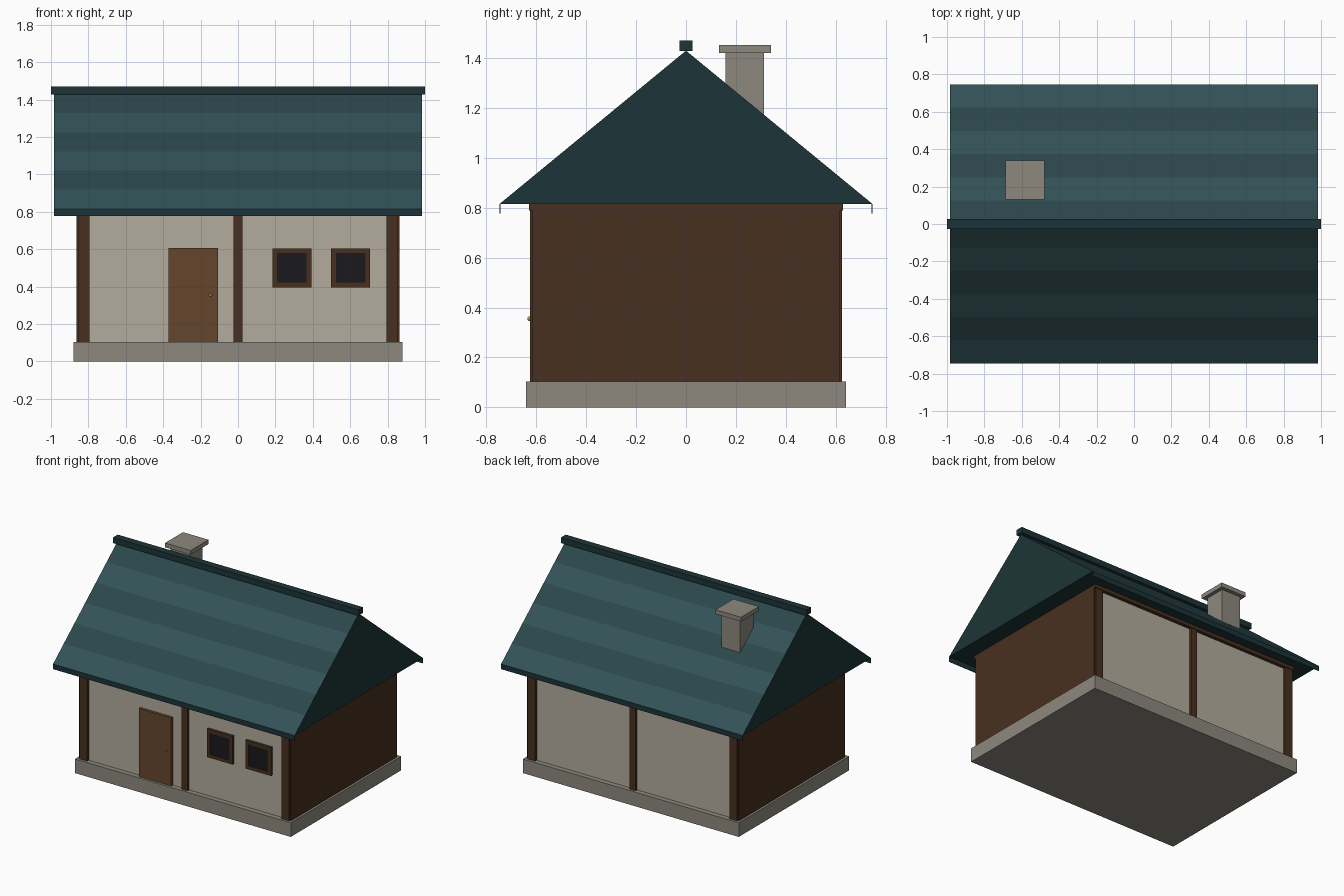
import bpy, bmesh

if "Cube" in bpy.data.objects:
    bpy.data.objects.remove(bpy.data.objects["Cube"])


def mat(name, r, g, b):
    m = bpy.data.materials.new(name)
    m.diffuse_color = (r, g, b, 1)
    m.use_nodes = True
    m.node_tree.nodes["Principled BSDF"].inputs["Base Color"].default_value = m.diffuse_color
    return m


STONE = mat("stone", 0.27, 0.25, 0.21)
PLASTER = mat("plaster", 0.45, 0.41, 0.34)
WOOD = mat("dark_wood", 0.065, 0.030, 0.014)
DOOR = mat("door_wood", 0.13, 0.062, 0.028)
GLASS = mat("dark_glass", 0.010, 0.010, 0.013)
BRASS = mat("brass", 0.45, 0.28, 0.08)
TILE_A = mat("roof_light", 0.032, 0.084, 0.096)
TILE_B = mat("roof_dark", 0.024, 0.062, 0.070)
TRIM = mat("roof_trim", 0.012, 0.034, 0.038)


def finish(name, bm, mats):
    me = bpy.data.meshes.new(name)
    bm.to_mesh(me)
    bm.free()
    for m in mats:
        me.materials.append(m)
    ob = bpy.data.objects.new(name, me)
    bpy.context.collection.objects.link(ob)
    return ob


def box(name, x, y, z, m):
    """Box from (min, max) pairs."""
    bm = bmesh.new()
    bmesh.ops.create_cube(bm, size=1)
    for v in bm.verts:
        v.co = [r[0] if c < 0 else r[1] for c, r in zip(v.co, (x, y, z))]
    return finish(name, bm, [m])


# Stone base and plaster body
box("foundation", (-0.88, 0.88), (-0.642, 0.642), (0, 0.104), STONE)
box("plaster_walls", (-0.84, 0.84), (-0.605, 0.605), (0.10, 0.815), PLASTER)

# Wooden gable-end walls and corner posts
for side, s in (("left", -1), ("right", 1)):
    box(f"{side}_wood_wall", sorted((s * 0.80, s * 0.864)), (-0.615, 0.615), (0.10, 0.815), WOOD)
    for face, f in (("front", -1), ("back", 1)):
        box(f"{face}_{side}_post", sorted((s * 0.793, s * 0.855)),
            sorted((f * 0.58, f * 0.625)), (0.10, 0.80), WOOD)

# Middle posts and top beams on front and back
for face, f in (("front", -1), ("back", 1)):
    box(f"{face}_middle_post", (-0.025, 0.025), sorted((f * 0.59, f * 0.625)), (0.10, 0.80), WOOD)
    box(f"{face}_top_beam", (-0.864, 0.864), sorted((f * 0.585, f * 0.63)), (0.79, 0.815), WOOD)

# Door with round knob
box("door", (-0.371, -0.107), (-0.625, -0.59), (0.10, 0.606), DOOR)
bpy.ops.mesh.primitive_uv_sphere_add(segments=12, ring_count=8, radius=0.009, location=(-0.147, -0.627, 0.355))
knob = bpy.context.object
knob.name = "door_knob"
knob.data.materials.append(BRASS)

# Two framed windows
for i, cx in enumerate((0.288, 0.602), 1):
    cz, o, n = 0.50, 0.104, 0.079
    for part, s in (("left", -1), ("right", 1)):
        box(f"window_{i}_{part}_frame", sorted((cx + s * n, cx + s * o)), (-0.625, -0.59), (cz - o, cz + o), WOOD)
    for part, s in (("bottom", -1), ("top", 1)):
        box(f"window_{i}_{part}_frame", (cx - n, cx + n), (-0.625, -0.59), sorted((cz + s * n, cz + s * o)), WOOD)
    box(f"window_{i}_glass", (cx - n, cx + n), (-0.618, -0.59), (cz - n, cz + n), GLASS)

# Roof prism: six alternating tile bands per slope, dark gables and soffit
RX, EAVE_Y, EAVE_Z, TOP_Z, N = 0.985, 0.747, 0.816, 1.43, 6
profile = []
for i in range(-N, N + 1):
    t = abs(i) / N
    profile.append((EAVE_Y * i / N, TOP_Z + (EAVE_Z - TOP_Z) * t))
bm = bmesh.new()
L, R = [[bm.verts.new((x, y, z)) for y, z in profile] for x in (-RX, RX)]
for i in range(2 * N):
    f = bm.faces.new((L[i], R[i], R[i + 1], L[i + 1]))
    ring = i if i < N else 2 * N - 1 - i
    f.material_index = ring % 2
for f in (bm.faces.new(L), bm.faces.new(R), bm.faces.new((L[0], L[-1], R[-1], R[0]))):
    f.material_index = 2
bmesh.ops.recalc_face_normals(bm, faces=bm.faces)
finish("roof", bm, [TILE_A, TILE_B, TRIM])

# Thin fascia strips under both eaves
for face, f in (("front", -1), ("back", 1)):
    box(f"{face}_fascia", (-RX, RX), sorted((f * EAVE_Y, f * (EAVE_Y - 0.003))), (0.778, EAVE_Z), TRIM)

# Ridge beam and chimney
box("ridge_cap", (-1, 1), (-0.027, 0.027), (1.428, 1.47), TRIM)
box("chimney_stack", (-0.66, -0.506), (0.158, 0.312), (1.10, 1.42), STONE)
box("chimney_cap", (-0.687, -0.479), (0.132, 0.340), (1.42, 1.452), STONE)
